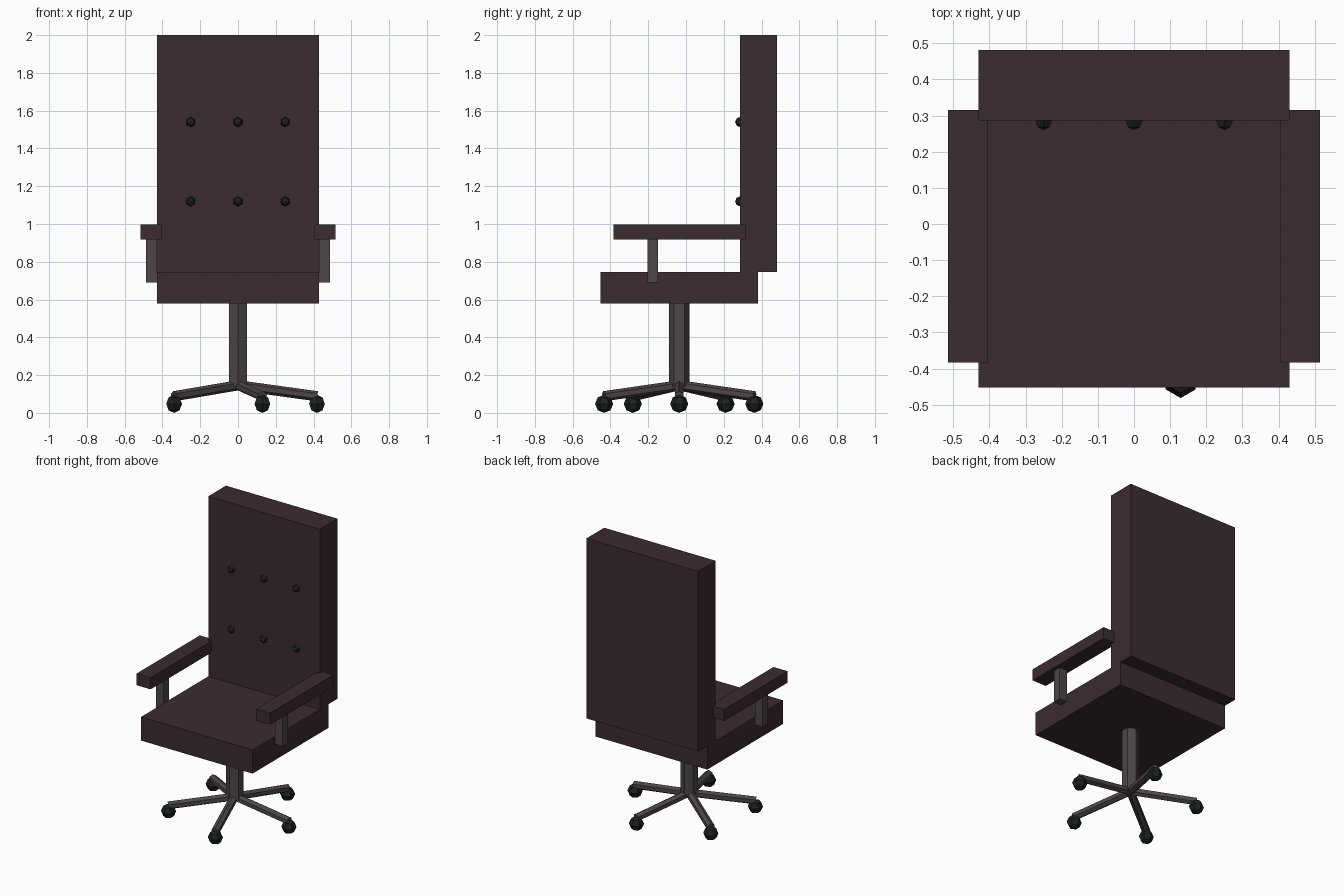
import bpy, bmesh
from math import cos, sin, pi
from mathutils import Matrix, Vector

if "Cube" in bpy.data.objects:
    bpy.data.objects.remove(bpy.data.objects["Cube"])


def material(name, rgb):
    m = bpy.data.materials.new(name)
    m.diffuse_color = (*rgb, 1)
    m.use_nodes = True
    m.node_tree.nodes["Principled BSDF"].inputs["Base Color"].default_value = m.diffuse_color
    return m


LEATHER = material("dark_leather", (0.045, 0.025, 0.032))
METAL = material("grey_metal", (0.075, 0.062, 0.062))
BLACK = material("black_plastic", (0.012, 0.016, 0.016))


def finish(name, bm, mat):
    me = bpy.data.meshes.new(name)
    bm.to_mesh(me)
    bm.free()
    me.materials.append(mat)
    ob = bpy.data.objects.new(name, me)
    bpy.context.collection.objects.link(ob)
    return ob


def box(name, lo, hi, mat):
    lo, hi = Vector(lo), Vector(hi)
    bm = bmesh.new()
    bmesh.ops.create_cube(bm, size=1, matrix=Matrix.Translation((lo + hi) / 2)
                          @ Matrix.Diagonal((*(hi - lo), 1)))
    return finish(name, bm, mat)


def ball(name, centre, radius, mat, turn=0):
    bm = bmesh.new()
    bmesh.ops.create_uvsphere(bm, u_segments=6, v_segments=4, radius=radius,
                              matrix=Matrix.Translation(centre) @ Matrix.Rotation(turn, 4, 'X'))
    return finish(name, bm, mat)


def hex_bar(name, a, b, radius, mat, ridge):
    # six-sided bar from a to b with one edge towards the ridge direction
    a, b = Vector(a), Vector(b)
    z = (b - a).normalized()
    x = Vector(ridge).cross(z).normalized()
    y = z.cross(x)
    rot = Matrix((x, y, z)).transposed().to_4x4()
    bm = bmesh.new()
    bmesh.ops.create_cone(bm, cap_ends=True, segments=6, radius1=radius, radius2=radius,
                          depth=(b - a).length, matrix=Matrix.Translation((a + b) / 2) @ rot)
    return finish(name, bm, mat)


# seat and backrest
box("seat", (-0.43, -0.453, 0.58), (0.43, 0.38, 0.745), LEATHER)
box("backrest", (-0.43, 0.287, 0.745), (0.43, 0.481, 2.0), LEATHER)

# tufting buttons
for z in (1.12, 1.54):
    for x in (-0.25, 0, 0.25):
        ball("button", (x, 0.287, z), 0.027, BLACK, pi / 2)

# armrests and their posts
for s, side in ((-1, "left"), (1, "right")):
    x0, x1 = sorted((s * 0.406, s * 0.515))
    box(side + "_armrest", (x0, -0.383, 0.917), (x1, 0.315, 0.997), LEATHER)
    x0, x1 = sorted((s * 0.43, s * 0.488))
    box(side + "_armrest_post", (x0, -0.205, 0.69), (x1, -0.148, 0.93), METAL)

# column, star base and casters
cy = -0.036
hex_bar("column", (0, cy, 0.14), (0, cy, 0.59), 0.055, METAL, (0, 1, 0))
for i in range(5):
    a = i * 2 * pi / 5
    dx, dy = cos(a), sin(a)
    hex_bar("base_leg", (0, cy, 0.146), (0.42 * dx, cy + 0.42 * dy, 0.088),
            0.027, METAL, (0, 0, 1))
    ball("caster", (0.418 * dx, cy + 0.418 * dy, 0.048), 0.048, BLACK)
